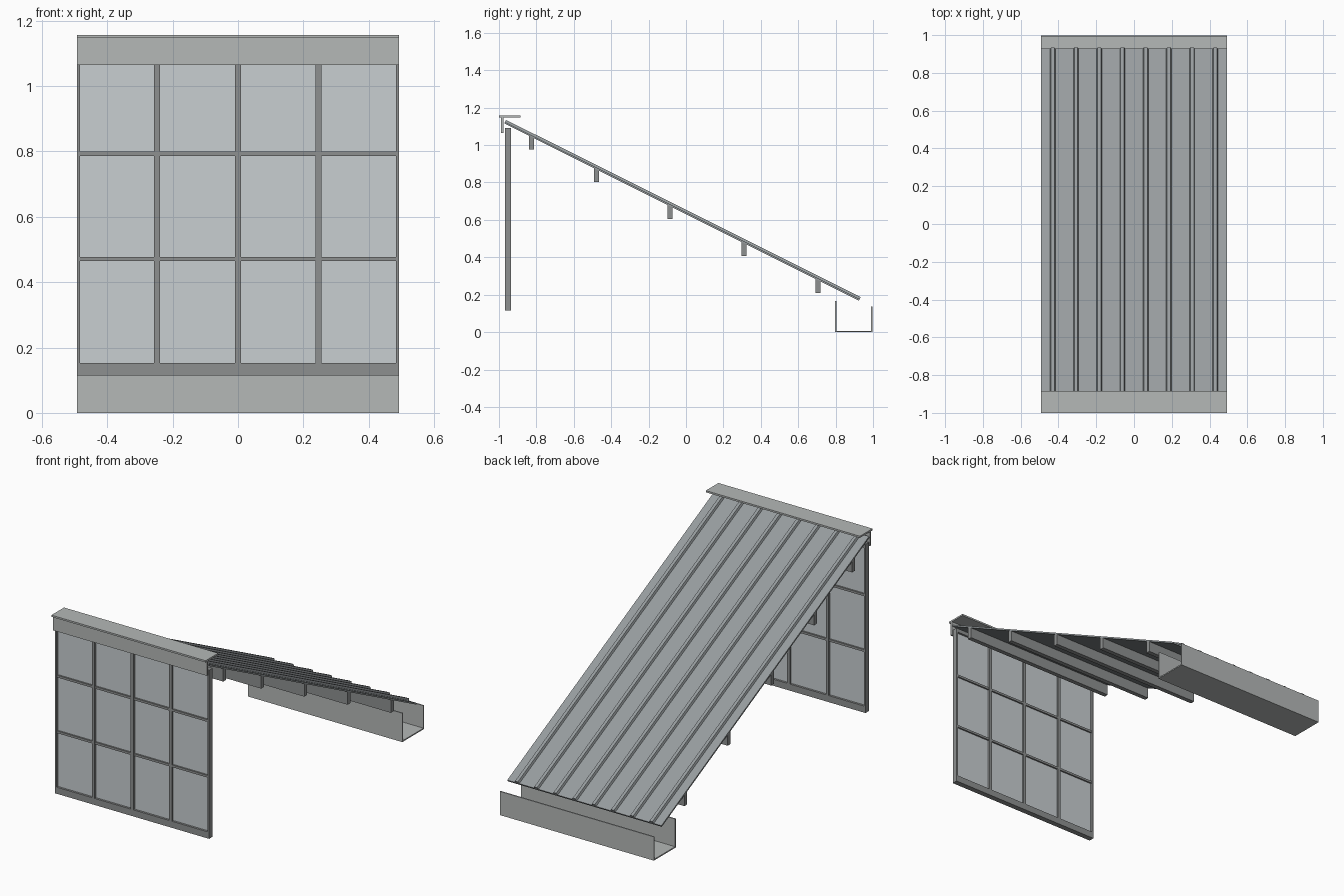
import bpy
from mathutils import Vector

old = bpy.data.objects.get("Cube")
if old:
    bpy.data.objects.remove(old, do_unlink=True)

HALF = 0.493  # half of the overall width


def material(name, r, g, b):
    m = bpy.data.materials.new(name)
    m.use_nodes = True
    m.diffuse_color = (r, g, b, 1)
    node = next(n for n in m.node_tree.nodes if n.type == 'BSDF_PRINCIPLED')
    node.inputs["Base Color"].default_value = (r, g, b, 1)
    return m


trim_grey = material("light trim grey", 0.46, 0.48, 0.475)
roof_grey = material("roof sheet grey", 0.31, 0.335, 0.345)
frame_grey = material("frame grey", 0.27, 0.28, 0.28)
glass_blue = material("pale glass", 0.58, 0.62, 0.64)


def add_object(name, verts, faces, mat):
    mesh = bpy.data.meshes.new(name)
    mesh.from_pydata(verts, [], faces)
    mesh.materials.append(mat)
    ob = bpy.data.objects.new(name, mesh)
    bpy.context.collection.objects.link(ob)
    return ob


def extrude(name, profile, start, end, place, mat):
    """Sweep a counter-clockwise closed profile between two stations."""
    n = len(profile)
    verts = [place(u, v, s) for s in (start, end) for u, v in profile]
    faces = [(i, (i + 1) % n, (i + 1) % n + n, i + n) for i in range(n)]
    faces += [tuple(reversed(range(n))), tuple(range(n, 2 * n))]
    return add_object(name, verts, faces, mat)


def across(name, profile, mat):
    """Profile in the y-z plane, running over the whole width."""
    return extrude(name, profile, -HALF, HALF, lambda y, z, x: (x, y, z), mat)


def box(name, x0, x1, y0, y1, z0, z1, mat):
    profile = [(y0, z0), (y1, z0), (y1, z1), (y0, z1)]
    return extrude(name, profile, x0, x1, lambda y, z, x: (x, y, z), mat)


# Sloping roof sheet with raised standing ribs
high, low = Vector((0, -0.972, 1.116)), Vector((0, 0.925, 0.168))
slope = (low - high).normalized()
normal = Vector((0, -slope.z, slope.y))
length = (low - high).length


def on_roof(x, h, s):
    return high + slope * s + normal * h + Vector((x, 0, 0))


sheet, rib = 0.009, 0.021
profile = [(-HALF, sheet), (-HALF, 0), (HALF, 0), (HALF, sheet)]
for i in reversed(range(8)):
    x = -0.43 + i * 0.1229
    profile += [(x + 0.014, sheet), (x + 0.009, rib), (x - 0.009, rib), (x - 0.014, sheet)]
extrude("roof_sheet", profile, 0, length, on_roof, roof_grey)

# Purlins carrying the roof
for i, y in enumerate((-0.826, -0.479, -0.085, 0.31, 0.706)):
    top = 0.63 - 0.5 * y
    across(f"purlin_{i + 1}", [(y - 0.013, top - 0.068), (y + 0.013, top - 0.068),
                               (y + 0.013, top - 0.006), (y - 0.013, top + 0.006)], frame_grey)

# Ridge cap with front flange
across("ridge_cap", [(-1, 1.147), (-0.885, 1.147), (-0.885, 1.157), (-1, 1.157)], trim_grey)
across("ridge_flange", [(-0.988, 1.065), (-0.976, 1.065), (-0.976, 1.147), (-0.988, 1.147)], trim_grey)

# Open gutter channel
t = 0.007
across("gutter", [(0.797, 0), (0.997, 0), (0.997, 0.137), (0.997 - t, 0.137), (0.997 - t, t),
                  (0.797 + t, t), (0.797 + t, 0.167), (0.797, 0.167)], trim_grey)

# Glazed front wall
front, back = -0.968, -0.936
bottom, top = 0.115, 1.09
box("window_bottom_rail", -HALF, HALF, front, back, bottom, 0.153, frame_grey)
box("window_top_rail", -HALF, HALF, front, back, 1.067, top, frame_grey)
for side, name in ((-1, "right"), (1, "left")):
    a, b = sorted((side * HALF, side * 0.483))
    box(f"window_{name}_stile", a, b, front, back, 0.153, 1.067, frame_grey)
for i, x in enumerate((-0.248, 0, 0.246)):
    box(f"window_mullion_{i + 1}", x - 0.009, x + 0.009, front, back, 0.153, 1.067, frame_grey)
for i, z in enumerate((0.471, 0.793)):
    box(f"window_crossbar_{i + 1}", -0.483, 0.483, front + 0.003, back - 0.003,
        z - 0.0065, z + 0.0065, frame_grey)
box("window_glass", -0.484, 0.484, -0.956, -0.948, 0.152, 1.068, glass_blue)
